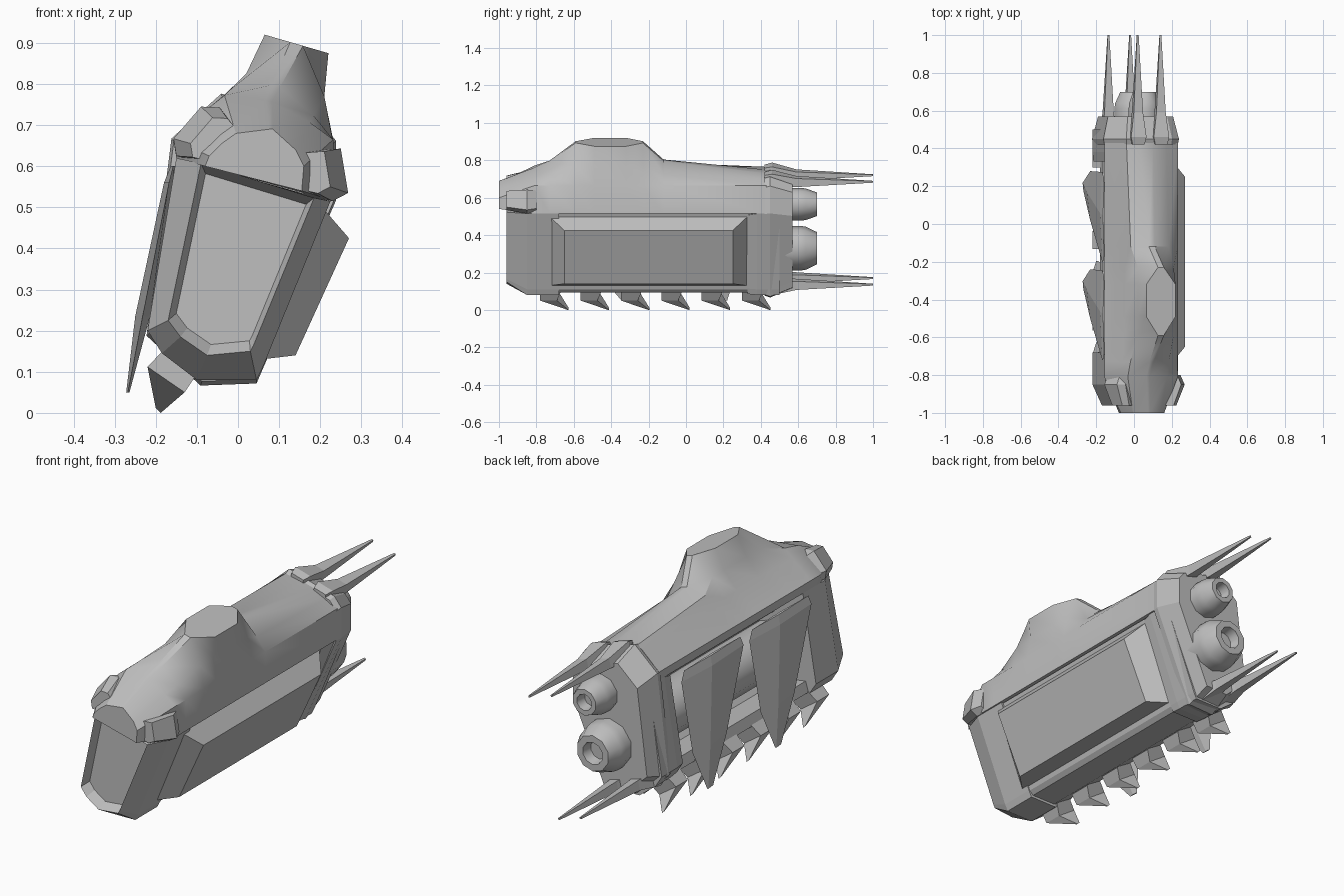
import bpy, bmesh, math
from mathutils import Vector

cube = bpy.data.objects.get("Cube")
if cube:
    bpy.data.objects.remove(cube, do_unlink=True)

grey = bpy.data.materials.new("hull grey")
grey.use_nodes = True
grey.diffuse_color = (0.52, 0.52, 0.52, 1)
grey.node_tree.nodes["Principled BSDF"].inputs["Base Color"].default_value = (0.52, 0.52, 0.52, 1)


def loft(name, loops, smooth=None):
    """Skin a row of equal point loops and close both ends."""
    bm = bmesh.new()
    rings = [[bm.verts.new(p) for p in loop] for loop in loops]
    n = len(rings[0])
    for a, b in zip(rings, rings[1:]):
        for i in range(n):
            j = (i + 1) % n
            bm.faces.new((a[i], a[j], b[j], b[i]))
    bm.faces.new(rings[0])
    bm.faces.new(rings[-1])
    bmesh.ops.recalc_face_normals(bm, faces=bm.faces)
    mesh = bpy.data.meshes.new(name)
    bm.to_mesh(mesh)
    bm.free()
    mesh.materials.append(grey)
    obj = bpy.data.objects.new(name, mesh)
    bpy.context.collection.objects.link(obj)
    if smooth:
        bpy.ops.object.select_all(action='DESELECT')
        obj.select_set(True)
        bpy.context.view_layer.objects.active = obj
        bpy.ops.object.shade_smooth_by_angle(angle=math.radians(smooth))
    return obj


def at(y, section, scale=1.0, centre=None):
    """Place an x-z section at depth y, scaled about a centre or its middle."""
    cx, cz = centre or [sum(v) / len(section) for v in zip(*section)]
    return [(cx + (x - cx) * scale, y, cz + (z - cz) * scale) for x, z in section]


def blend(a, b, t):
    return [tuple(Vector(p).lerp(Vector(q), t)) for p, q in zip(a, b)]


# Upper hull rising into the mounting neck
nose = [(-.08, .60), (-.07, .625), (-.04, .655), (-.005, .68), (.075, .69),
        (.085, .69), (.14, .64), (.16, .60), (.155, .54)]
base = [(-.15, .62), (-.157, .665), (-.07, .745), (-.04, .765), (.03, .75),
        (.1, .73), (.17, .698), (.232, .665), (.232, .515)]
neck = [(-.15, .62), (-.157, .665), (-.05, .745), (.02, .825), (.065, .92),
        (.22, .875), (.21, .77), (.23, .665), (.232, .515)]


def hull_section(t, width):
    section = blend(base, neck, t)
    mid = (Vector(section[4]) + Vector(section[5])) / 2
    for i in (4, 5):
        section[i] = tuple(mid.lerp(Vector(section[i]), width))
    return section


stations = [(-.81, .12, .2), (-.73, .35, .2), (-.59, 1, .2), (-.49, 1, 1),
            (-.32, 1, 1), (-.23, 1, .2), (-.12, .38, .3), (.43, 0, 1)]
loft("upper_hull", [at(-1, nose)] + [at(y, hull_section(t, w)) for y, t, w in stations], 30)

# Front frame with a sunken face panel
frame = [(-.15, .62), (.225, .515), (.06, .11), (.045, .08), (-.1, .08), (-.185, .145), (-.22, .2)]
face = [(-.09, .607), (.185, .523), (.038, .165), (.03, .15), (-.075, .14), (-.14, .185), (-.17, .225)]
loft("front_frame", [at(-.68, frame), at(-.85, frame), at(-.96, face),
                     at(-.92, face, .89, (.01, .38))])

# Lower hull, open along its right side
core = [(.1, .61), (.215, .515), (.055, .11), (.035, .092), (-.09, .092),
        (-.18, .15), (-.165, .2), (-.04, .18), (.07, .3)]
loft("lower_hull", [at(-.8, core), at(.45, core)])

# Rear frame and rear collar
loft("rear_frame", [at(.33, frame, .97), at(.38, frame), at(.5, frame)])
collar = [(-.22, .19), (-.16, .665), (-.04, .773), (.2, .705), (.236, .66),
          (.236, .515), (.06, .11), (.045, .075), (-.09, .07)]
loft("rear_collar", [at(.42, collar, .98), at(.45, collar, 1.01),
                     at(.57, collar, .87, (.01, .42))])

# Front corner blocks, leaning in toward the nose
corners = {
    "left_corner_block": [(.155, .575), (.17, .637), (.25, .643), (.268, .535), (.23, .515), (.165, .53)],
    "right_corner_block": [(-.157, .667), (-.09, .745), (-.045, .743), (.0, .69), (-.09, .61), (-.15, .625)],
}
for name, section in corners.items():
    loft(name, [at(-.96, section, .8, (.05, .61)), at(-.85, section),
                at(-.8, section, .9, (.05, .61))])

# Raised armour panel on the left wall


def panel_loop(y0, y1, low, high):
    return [(low[0], y0, low[1]), (low[0], y1, low[1]),
            (high[0], y1, high[1]), (high[0], y0, high[1])]


loft("side_panel", [panel_loop(-.73, .33, (.055, .13), (.205, .5)),
                    panel_loop(-.65, .25, (.14, .14), (.27, .425))])

# Engine tubes ending in hollow nozzles


def engine(name, x, z, radius):
    profile = [(-.75, 1), (.55, 1), (.61, 1), (.64, .96),
               (.70, .72), (.70, .45), (.65, .38)]
    sides = 10
    angles = [math.tau * (i + .5) / sides for i in range(sides)]
    loft(name, [[(x + radius * s * math.cos(a), y, z + radius * s * math.sin(a))
                 for a in angles] for y, s in profile], 38)


engine("upper_engine", .055, .565, .088)
engine("lower_engine", .01, .33, .12)

# Rear spikes growing out of corner blocks, two above and two below
for name, x, z, rise in (("upper_right", .02, .72, .016), ("upper_left", .14, .685, .012),
                         ("lower_right", -.135, .17, -.012), ("lower_left", -.02, .135, -.01)):
    loops = []
    for y, size, lift in ((.42, .045, rise), (.46, .058, rise), (.59, .035, 0), (1, .006, 0)):
        loops.append([(x + size * dx, y, z + lift + size * dz)
                      for dx, dz in ((-.9, -.4), (-.6, .9), (.8, .5), (.6, -.8))])
    loft(name + "_spike", loops)

# Hanging blades over the open right side
for i, shift in enumerate((0, -.52)):
    loops = []
    for z, x, rear, front, thick in ((.6, -.158, .24, -.19, .006), (.56, -.168, .275, -.2, .012),
                                     (.235, -.232, .28, .02, .018), (.05, -.268, .22, .175, .004)):
        mid = (rear + front) / 2
        loops.append([(x, rear + shift, z), (x - thick, mid + .02 + shift, z),
                      (x, front + shift, z), (x + thick, mid + shift, z)])
    loft(f"blade_{i + 1}", loops)

# Raked teeth under the hull
for i in range(6):
    y = -.78 + .216 * i
    loops = []
    for upper, lower, front, rear in (((-.165, .17), (-.1, .095), 0, .11),
                                      ((-.22, .112), (-.13, .05), 0, .09),
                                      ((-.2, .012), (-.188, 0), .148, .152)):
        loops.append([(upper[0], y + front, upper[1]), (lower[0], y + front, lower[1]),
                      (lower[0], y + rear, lower[1]), (upper[0], y + rear, upper[1])])
    loft(f"tooth_{i + 1}", loops)
